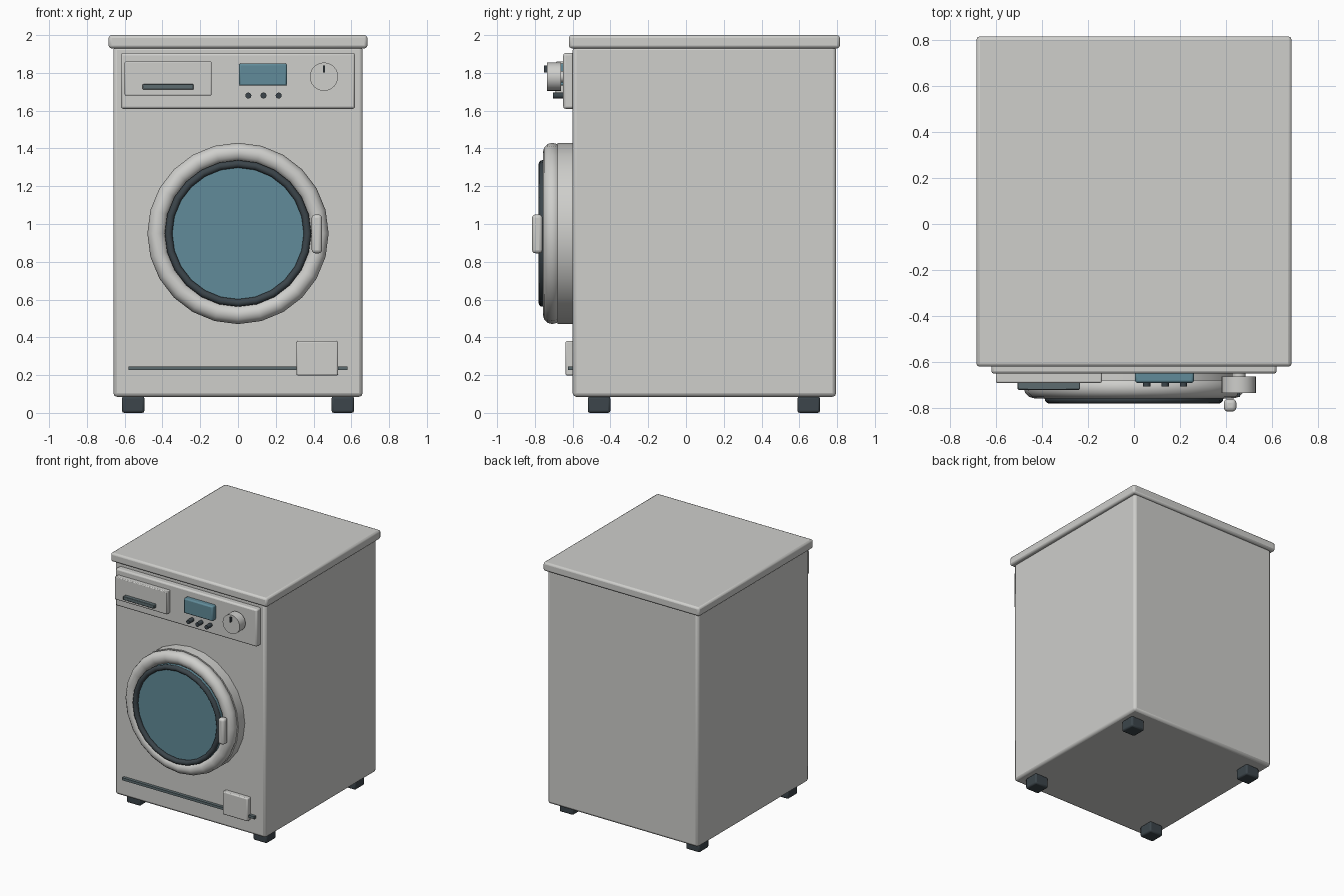
import bpy
import math
from mathutils import Vector

default = bpy.data.objects.get("Cube")
if default:
    bpy.data.objects.remove(default, do_unlink=True)


def material(name, r, g, b):
    m = bpy.data.materials.new(name)
    m.use_nodes = True
    m.diffuse_color = (r, g, b, 1)
    m.node_tree.nodes["Principled BSDF"].inputs["Base Color"].default_value = (r, g, b, 1)
    return m


ENAMEL = material("light grey enamel", 0.62, 0.62, 0.60)
GLASS = material("blue glass", 0.12, 0.26, 0.32)
RUBBER = material("dark rubber", 0.045, 0.06, 0.07)
TRIM = material("slate trim", 0.11, 0.15, 0.16)


def finish(name, mat, bevel=0.0, segments=2):
    ob = bpy.context.object
    ob.name = name
    ob.data.materials.append(mat)
    if bevel:
        mod = ob.modifiers.new("Bevel", "BEVEL")
        mod.width = bevel
        mod.segments = segments
        mod.limit_method = "ANGLE"
    bpy.ops.object.shade_smooth_by_angle(angle=math.radians(35))
    return ob


def box(name, mat, xs, ys, zs, bevel=0.0, segments=2):
    """Rounded box given as (low, high) spans along each axis."""
    centre = Vector((sum(xs), sum(ys), sum(zs))) / 2
    bpy.ops.mesh.primitive_cube_add(size=1, location=centre)
    ob = bpy.context.object
    size = [s[1] - s[0] for s in (xs, ys, zs)]
    for v in ob.data.vertices:
        v.co = Vector(c * s for c, s in zip(v.co, size))
    return finish(name, mat, bevel, segments)


def disc(name, mat, x, z, radius, ys, sides=24, bevel=0.0):
    """Cylinder whose axis points to the front."""
    bpy.ops.mesh.primitive_cylinder_add(
        vertices=sides, radius=radius, depth=ys[1] - ys[0],
        location=(x, sum(ys) / 2, z), rotation=(math.pi / 2, 0, 0))
    return finish(name, mat, bevel)


def ring(name, mat, z, y, major, minor, sides=24):
    bpy.ops.mesh.primitive_torus_add(
        major_radius=major, minor_radius=minor, major_segments=sides,
        minor_segments=12, location=(0, y, z), rotation=(math.pi / 2, 0, 0))
    return finish(name, mat)


# Cabinet and worktop
box("cabinet", ENAMEL, (-0.66, 0.66), (-0.60, 0.795), (0.085, 1.94), 0.02)
box("worktop", ENAMEL, (-0.685, 0.685), (-0.62, 0.815), (1.93, 2.0), 0.015)

# Feet
for side, x in (("right", -0.555), ("left", 0.555)):
    for end, y in (("front", -0.46), ("back", 0.65)):
        box(f"{end}_{side}_foot", RUBBER, (x - 0.06, x + 0.06),
            (y - 0.06, y + 0.06), (0, 0.087), 0.012)

# Control panel with detergent drawer
box("control_panel", ENAMEL, (-0.62, 0.62), (-0.65, -0.59), (1.61, 1.905), 0.012)
box("detergent_drawer", ENAMEL, (-0.60, -0.14), (-0.69, -0.64), (1.68, 1.86), 0.006)
box("drawer_grip", TRIM, (-0.505, -0.235), (-0.72, -0.68), (1.712, 1.74), 0.004)

# Display, buttons and programme dial
box("display", GLASS, (0.005, 0.26), (-0.69, -0.64), (1.732, 1.85), 0.01)
for i in range(3):
    disc(f"button_{i + 1}", RUBBER, 0.055 + 0.08 * i, 1.68, 0.016, (-0.705, -0.64), 12)
disc("dial_shaft", ENAMEL, 0.455, 1.78, 0.03, (-0.67, -0.64), 16)
disc("dial", ENAMEL, 0.455, 1.78, 0.075, (-0.735, -0.663), 24)
box("dial_pointer", RUBBER, (0.45, 0.46), (-0.752, -0.73), (1.803, 1.84))

# Door
DOOR_Z = 0.95
disc("door_base", ENAMEL, 0, DOOR_Z, 0.48, (-0.68, -0.59))
ring("door_rim", ENAMEL, DOOR_Z, -0.708, 0.43, 0.05)
disc("door_glass", GLASS, 0, DOOR_Z, 0.385, (-0.75, -0.67))
ring("door_seal", RUBBER, DOOR_Z, -0.76, 0.368, 0.02)
box("door_handle", ENAMEL, (0.39, 0.445), (-0.815, -0.76), (0.845, 1.05), 0.018, 3)

# Kick strip and filter hatch
box("kick_strip", TRIM, (-0.58, 0.58), (-0.625, -0.59), (0.226, 0.246))
box("filter_hatch", ENAMEL, (0.31, 0.53), (-0.638, -0.59), (0.198, 0.38), 0.008)
